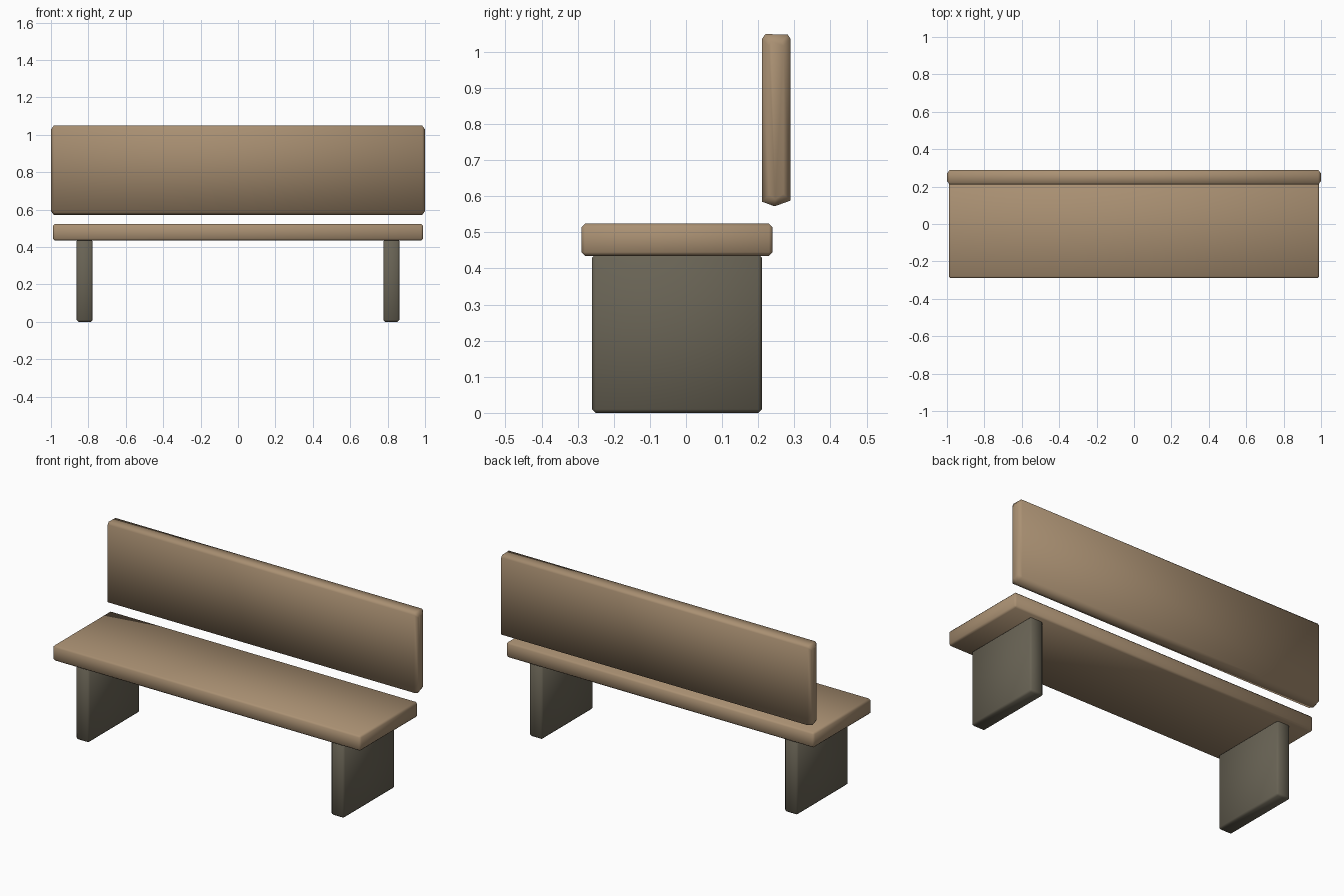
import bpy
import bmesh

cube = bpy.data.objects.get("Cube")
if cube:
    bpy.data.objects.remove(cube, do_unlink=True)


def make_material(name, rgb):
    mat = bpy.data.materials.new(name)
    mat.use_nodes = True
    colour = (*rgb, 1.0)
    mat.diffuse_color = colour
    mat.node_tree.nodes["Principled BSDF"].inputs["Base Color"].default_value = colour
    return mat


wood = make_material("tan_wood", (0.40, 0.28, 0.17))
stone = make_material("dark_olive", (0.14, 0.125, 0.09))


def finish(name, bm, mat):
    bmesh.ops.recalc_face_normals(bm, faces=bm.faces)
    for face in bm.faces:
        face.smooth = True
    mesh = bpy.data.meshes.new(name)
    bm.to_mesh(mesh)
    bm.free()
    mesh.materials.append(mat)
    obj = bpy.data.objects.new(name, mesh)
    bpy.context.collection.objects.link(obj)
    return obj


def slab(name, low, high, bevel, mat):
    """Softly shaded box between two corners with narrow bevelled edges."""
    bm = bmesh.new()
    bmesh.ops.create_cube(bm, size=1)
    for v in bm.verts:
        for i in range(3):
            v.co[i] = low[i] if v.co[i] < 0 else high[i]
    bmesh.ops.bevel(bm, geom=bm.edges[:], offset=bevel, segments=1,
                    affect='EDGES', profile=0.5)
    return finish(name, bm, mat)


def board(name, profile, stations, mat):
    """Loft a (y, z) profile along x; each station is (x, inset)."""
    ys, zs = zip(*profile)
    cy, cz = (min(ys) + max(ys)) / 2, (min(zs) + max(zs)) / 2
    hy, hz = (max(ys) - min(ys)) / 2, (max(zs) - min(zs)) / 2
    bm = bmesh.new()
    rings = []
    for x, inset in stations:
        ky, kz = 1 - inset / hy, 1 - inset / hz
        rings.append([bm.verts.new((x, cy + (y - cy) * ky, cz + (z - cz) * kz))
                      for y, z in profile])
    n = len(profile)
    for a, b in zip(rings, rings[1:]):
        for i in range(n):
            j = (i + 1) % n
            bm.faces.new((a[i], a[j], b[j], b[i]))
    bm.faces.new(rings[0])
    bm.faces.new(rings[-1])
    return finish(name, bm, mat)


# Seat plank
slab("seat", (-0.99, -0.29, 0.435), (0.99, 0.24, 0.524), 0.01, wood)

# Backrest plank, with a shallow ridge underneath and chamfered ends
back_profile = [(0.21, 0.585), (0.245, 0.572), (0.29, 0.588), (0.29, 1.035),
                (0.282, 1.047), (0.22, 1.049), (0.21, 1.035)]
back_stations = [(-1.0, 0.02), (-0.985, 0), (0.985, 0), (1.0, 0.02)]
board("backrest", back_profile, back_stations, wood)

# Slab legs
for side, x in (("right", -0.82), ("left", 0.82)):
    slab(side + "_leg", (x - 0.043, -0.26, 0.0), (x + 0.043, 0.21, 0.44), 0.01, stone)
